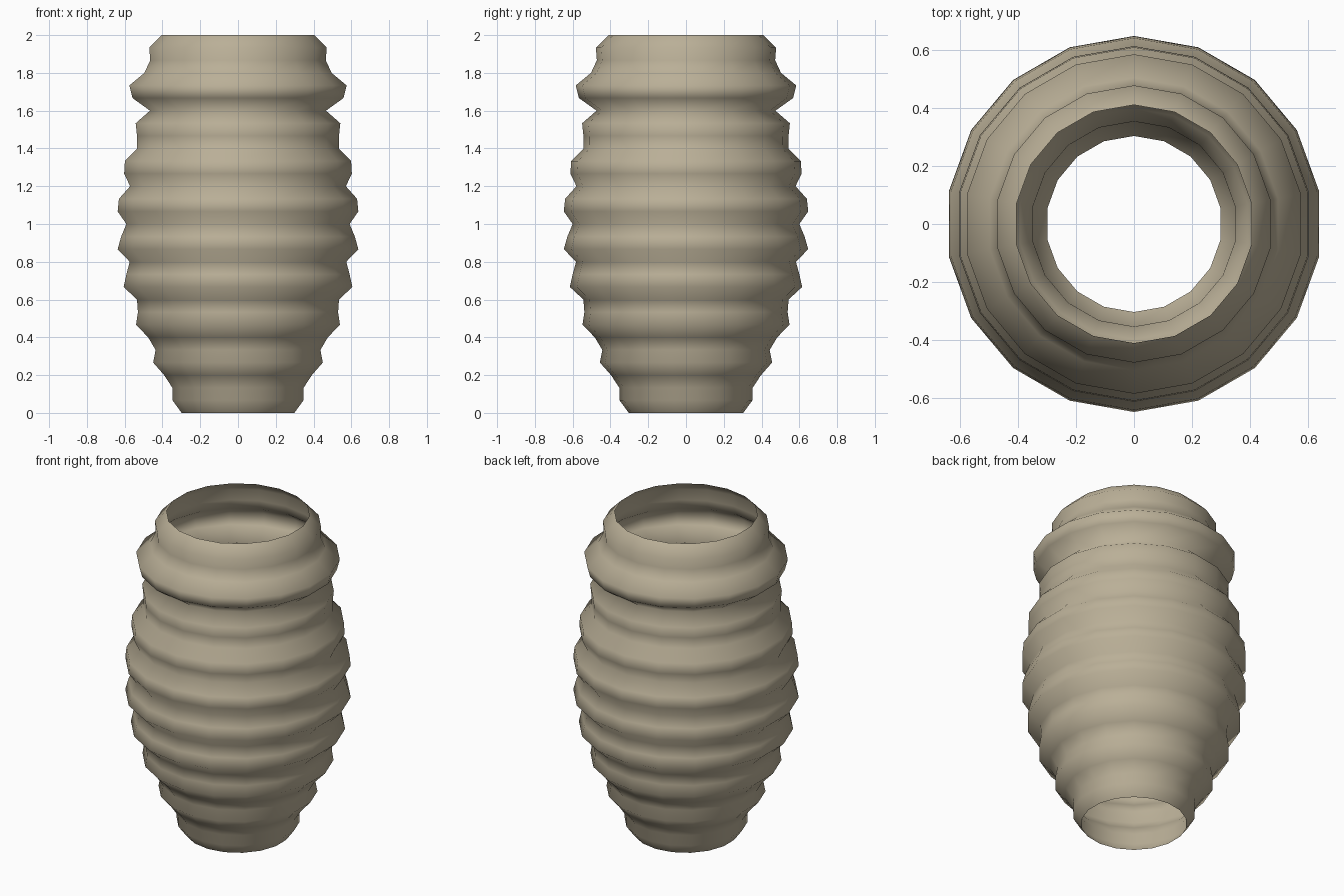
import bpy, bmesh, math

if "Cube" in bpy.data.objects:
    bpy.data.objects.remove(bpy.data.objects["Cube"])

SIDES, LEVELS = 18, 30

# ring radii from the floor to the rim, evenly spaced in height
RADII = [0.303, 0.352, 0.353, 0.397, 0.456, 0.443, 0.483, 0.548, 0.538, 0.543,
         0.615, 0.600, 0.582, 0.647, 0.628, 0.600, 0.647, 0.640, 0.580, 0.612,
         0.608, 0.542, 0.543, 0.550, 0.473, 0.567, 0.584, 0.503, 0.472, 0.477,
         0.410]

clay = bpy.data.materials.new("tan clay")
clay.diffuse_color = (0.49, 0.43, 0.31, 1)
clay.use_nodes = True
clay.node_tree.nodes["Principled BSDF"].inputs["Base Color"].default_value = clay.diffuse_color

# ribbed vase wall: a single open-ended skin
bm = bmesh.new()
rings = []
for i, r in enumerate(RADII):
    z = 2.0 * i / LEVELS
    ring = []
    for k in range(SIDES):
        a = math.pi / 2 + 2 * math.pi * k / SIDES
        ring.append(bm.verts.new((r * math.cos(a), r * math.sin(a), z)))
    rings.append(ring)
for low, high in zip(rings, rings[1:]):
    for k in range(SIDES):
        n = (k + 1) % SIDES
        bm.faces.new((low[k], low[n], high[n], high[k])).smooth = True

mesh = bpy.data.meshes.new("ribbed_vase")
bm.to_mesh(mesh)
bm.free()
mesh.materials.append(clay)
vase = bpy.data.objects.new("ribbed_vase", mesh)
bpy.context.collection.objects.link(vase)
